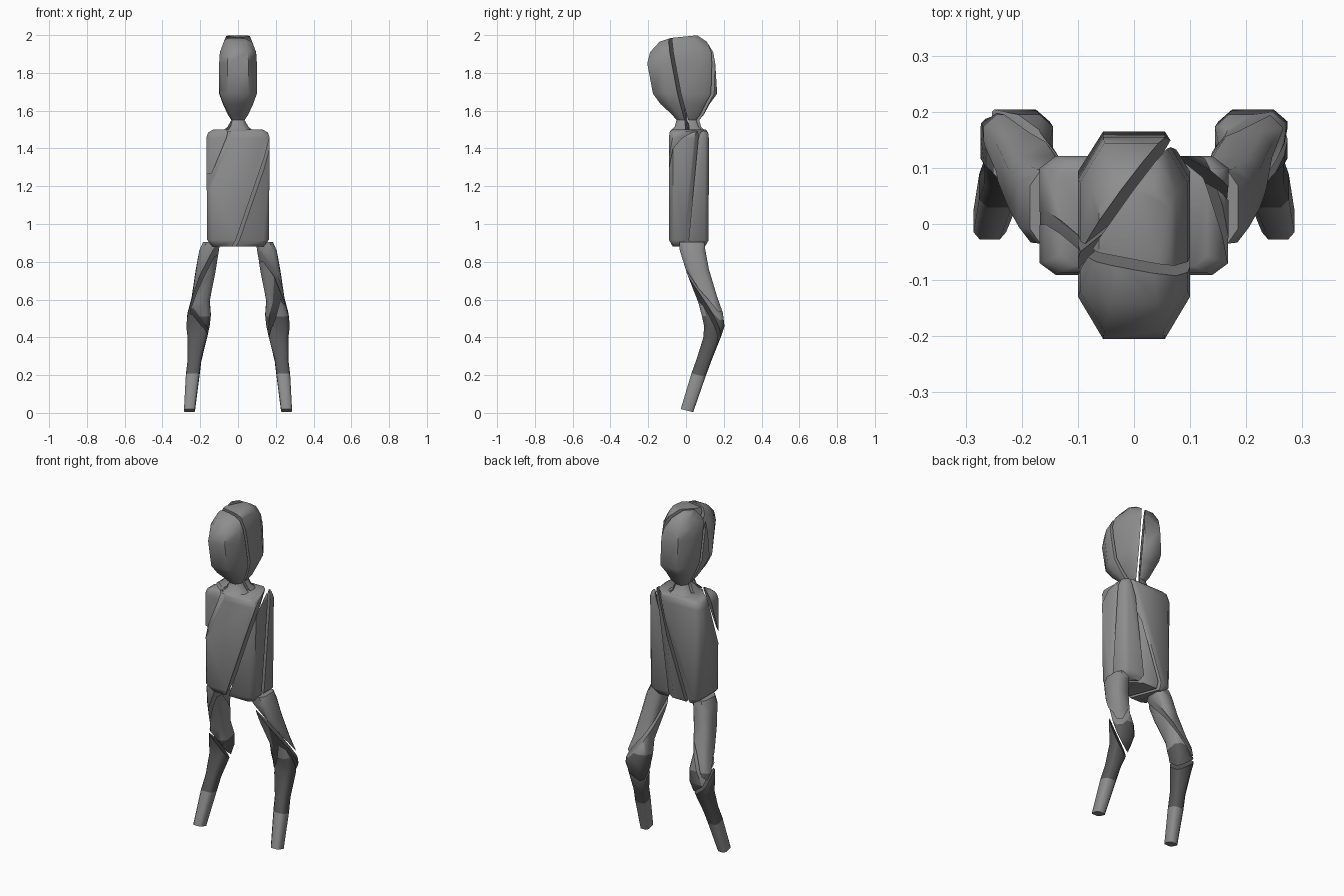
import bpy, bmesh, math
from mathutils import Vector

if "Cube" in bpy.data.objects:
    bpy.data.objects.remove(bpy.data.objects["Cube"])

GAP = 0.018


def material(name, v):
    m = bpy.data.materials.new(name)
    m.diffuse_color = (v, v, v, 1)
    m.use_nodes = True
    m.node_tree.nodes["Principled BSDF"].inputs["Base Color"].default_value = m.diffuse_color
    return m


STONE = material("stone_grey", 0.27)
DARK = material("dark_grey", 0.1)


def loft(rings, kx, ky, side=1):
    """Closed loft of chamfered rectangles: (z, x, y, half width, half depth[, tilt])."""
    bm = bmesh.new()
    loops = []
    for r in rings:
        z, cx, cy, hx, hy = r[:5]
        tilt = r[5] if len(r) > 5 else 0
        ix, iy = hx * (1 - kx), hy * (1 - ky)
        pts = [(hx, -iy), (hx, iy), (ix, hy), (-ix, hy),
               (-hx, iy), (-hx, -iy), (-ix, -hy), (ix, -hy)]
        loops.append([bm.verts.new((side * (cx + x), cy + y, z + tilt * y)) for x, y in pts])
    for a, b in zip(loops, loops[1:]):
        for i in range(8):
            j = (i + 1) % 8
            bm.faces.new((a[i], a[j], b[j], b[i]))
    bm.faces.new(loops[0][::-1])
    bm.faces.new(loops[-1])
    bmesh.ops.recalc_face_normals(bm, faces=bm.faces[:])
    return bm


def shatter(bm, cracks):
    """Split the solid along each plane (three points), leaving an open gap."""
    pieces = [bm]
    for a, b, c in cracks:
        a, b, c = Vector(a), Vector(b), Vector(c)
        n = (b - a).cross(c - a).normalized()
        out = []
        for p in pieces:
            for s in (1, -1):
                q = p.copy()
                geom = q.verts[:] + q.edges[:] + q.faces[:]
                bmesh.ops.bisect_plane(q, geom=geom, plane_co=a - n * s * GAP / 2,
                                       plane_no=n * s, clear_outer=True)
                rim = [e for e in q.edges if e.is_boundary]
                if rim:
                    bmesh.ops.holes_fill(q, edges=rim, sides=0)
                if q.faces:
                    bmesh.ops.recalc_face_normals(q, faces=q.faces[:])
                    out.append(q)
                else:
                    q.free()
            p.free()
        pieces = out
    return pieces


def build(name, pieces, dark_zone=None):
    joined = bmesh.new()
    for p in pieces:
        me = bpy.data.meshes.new("shard")
        p.to_mesh(me)
        p.free()
        joined.from_mesh(me)
        bpy.data.meshes.remove(me)
    mesh = bpy.data.meshes.new(name)
    joined.to_mesh(mesh)
    joined.free()
    mesh.materials.append(STONE)
    if dark_zone:
        mesh.materials.append(DARK)
    for f in mesh.polygons:
        f.material_index = int(bool(dark_zone) and dark_zone[0] < f.center.z < dark_zone[1])
    ob = bpy.data.objects.new(name, mesh)
    bpy.context.collection.objects.link(ob)
    bpy.ops.object.select_all(action='DESELECT')
    ob.select_set(True)
    bpy.context.view_layer.objects.active = ob
    bpy.ops.object.shade_smooth_by_angle(angle=math.radians(52))
    return ob


# head and neck
head = loft([(1.49, 0, .01, .085, .095), (1.515, 0, .01, .055, .07),
             (1.55, 0, .01, .035, .06), (1.58, 0, .01, .055, .085),
             (1.635, 0, -.005, .08, .13), (1.69, 0, -.005, .1, .17),
             (1.85, 0, -.025, .1, .18), (1.91, 0, -.023, .096, .167),
             (1.965, 0, -.015, .075, .125), (1.992, 0, -.01, .062, .07, .1)], .45, .42)
build("head", shatter(head, [
    ((-.1, -.05, 1.97), (.1, -.085, 1.95), (.1, 0, 1.5)),
    ((.06, .15, 1.9), (-.09, -.05, 1.98), (.08, .15, 1.65))]))

# torso
torso = loft([(.88, 0, .015, .135, .085), (.915, 0, .015, .163, .105),
              (1.455, 0, .015, .168, .106), (1.485, 0, .015, .158, .102),
              (1.5, 0, .015, .13, .09)], .17, .2)
build("torso", shatter(torso, [
    ((.165, -.09, 1.40), (.165, 0, 1.5), (0, -.09, .92)),
    ((-.03, -.09, 1.5), (-.165, -.09, 1.17), (-.165, .02, 1.49)),
    ((.165, .03, 1.2), (.09, .12, 1.49), (.02, .12, .95))]))

# bent legs, dark around the knee and shin
LEG = [(.012, .257, .005, .029, .033, -.25), (.2, .24, .066, .036, .037, -.25),
       (.28, .23, .095, .036, .038, -.2), (.4, .215, .138, .052, .046),
       (.46, .212, .15, .062, .054), (.52, .206, .14, .062, .055, .2),
       (.6, .198, .115, .048, .05, .3), (.75, .172, .063, .052, .058, .2),
       (.86, .153, .035, .052, .068), (.905, .14, .03, .045, .065)]
CRACKS = {
    "right_leg": (1, [((.07, -.03, .89), (.22, 0, .72), (.2, .15, .6)),
                      ((.15, .1, .43), (.2, .1, .5), (.2, .16, .36))]),
    "left_leg": (-1, [((-.12, -.03, .86), (-.22, .05, .65), (-.1, .1, .78)),
                      ((-.22, .1, .5), (-.15, .1, .43), (-.2, .19, .4))])}
for name, (side, cracks) in CRACKS.items():
    build(name, shatter(loft(LEG, .4, .4, side), cracks), dark_zone=(.22, .54))
